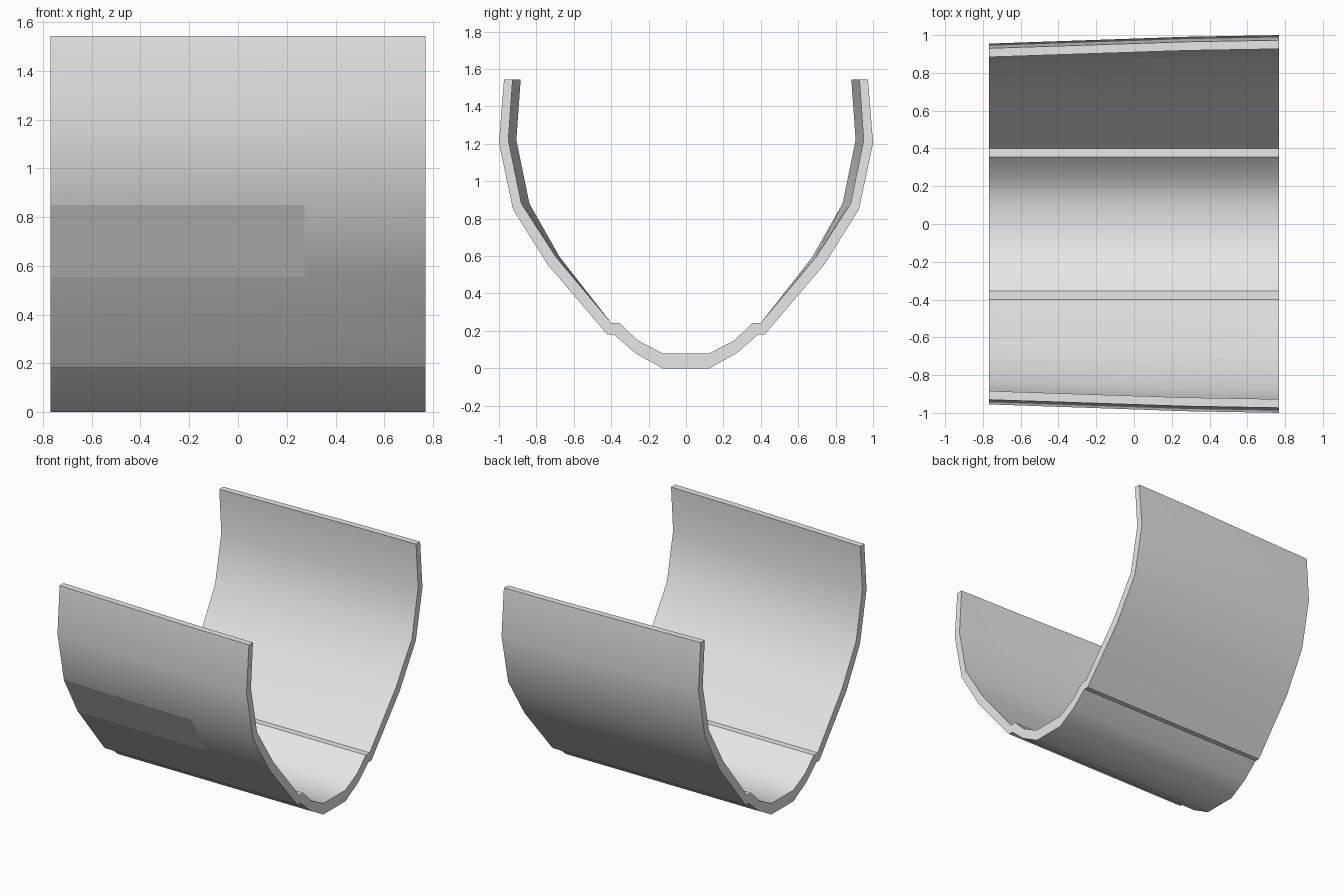
import bpy, bmesh, math
from mathutils import Vector

cube = bpy.data.objects.get("Cube")
if cube:
    bpy.data.objects.remove(cube, do_unlink=True)

# One plain grey for everything
grey = bpy.data.materials.new("plain grey")
grey.use_nodes = True
COLOUR = (0.8, 0.8, 0.8, 1)
grey.diffuse_color = COLOUR
grey.node_tree.nodes["Principled BSDF"].inputs["Base Color"].default_value = COLOUR

# Half profiles from keel to rim as (y, z, narrowing at the narrow end)
OUTER = [(.125, 0, 0), (.27, .08, 0), (.385, .18, 0), (.42, .18, 0),
         (.74, .555, .02), (.925, .85, .043), (1, 1.205, .045), (.973, 1.543, .043)]
INNER = [(.125, .08, 0), (.26, .15, 0), (.355, .243, 0), (.40, .243, 0),
         (.695, .595, .02), (.88, .88, .043), (.95, 1.22, .043), (.927, 1.543, .043)]
# Stations along the length as (x, share of the narrowing)
STATIONS = [(-.768, 1), (.272, .2), (.768, 0)]


def place(point, station, side):
    y, z, narrowing = point
    x, share = station
    return Vector((x, side * (y - narrowing * share), z))


def both_sides(half, station):
    left = [place(p, station, -1) for p in reversed(half)]
    return left + [place(p, station, 1) for p in half]


def finish(name, bm):
    mesh = bpy.data.meshes.new(name)
    bm.to_mesh(mesh)
    bm.free()
    mesh.materials.append(grey)
    obj = bpy.data.objects.new(name, mesh)
    bpy.context.collection.objects.link(obj)
    return obj


# Hull shell: closed cross-sections bridged along x
bm = bmesh.new()
rings = []
for station in STATIONS:
    loop = both_sides(OUTER, station) + both_sides(INNER, station)[::-1]
    rings.append([bm.verts.new(co) for co in loop])
count = len(rings[0])
for a, b in zip(rings, rings[1:]):
    for i in range(count):
        j = (i + 1) % count
        bm.faces.new((a[i], a[j], b[j], b[i]))

# End caps, one quad per wall segment
for ring in (rings[0], rings[-1]):
    for i in range(count // 2 - 1):
        bm.faces.new((ring[i], ring[i + 1], ring[count - 2 - i], ring[count - 1 - i]))
bmesh.ops.recalc_face_normals(bm, faces=bm.faces)
hull = finish("hull_shell", bm)

bpy.ops.object.select_all(action="DESELECT")
hull.select_set(True)
bpy.context.view_layer.objects.active = hull
bpy.ops.object.shade_smooth_by_angle(angle=math.radians(30))

# Flat side panel on the front
bm = bmesh.new()
lower, upper = OUTER[4], OUTER[5]
corners = [place(lower, STATIONS[0], -1), place(lower, STATIONS[1], -1),
           place(upper, STATIONS[1], -1), place(upper, STATIONS[0], -1)]
out = (corners[1] - corners[0]).cross(corners[3] - corners[0]).normalized()
bm.faces.new([bm.verts.new(co + out * .002) for co in corners])
finish("side_panel", bm)
